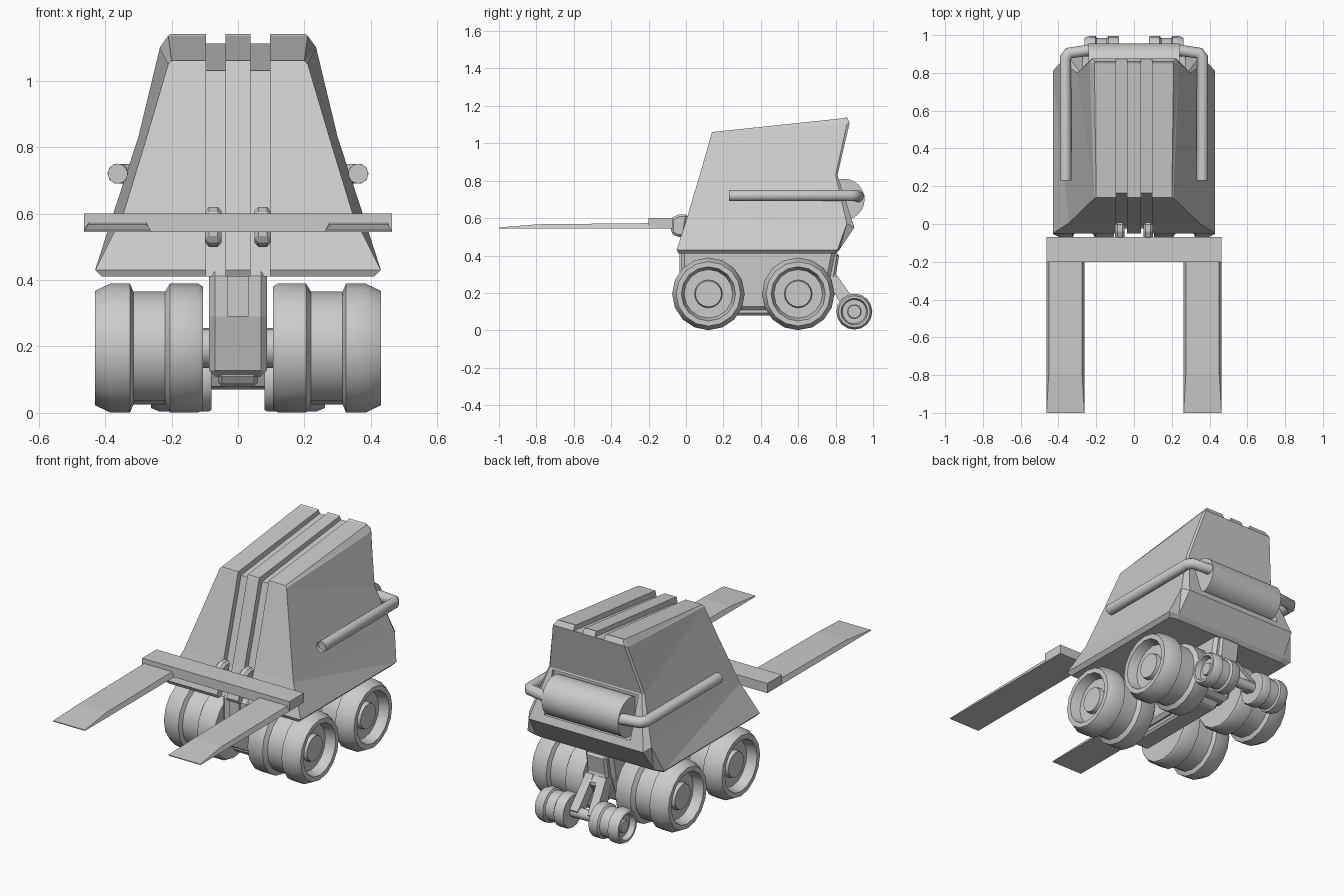
import bpy, bmesh, math
from mathutils import Vector, Matrix

cube = bpy.data.objects.get("Cube")
if cube:
    bpy.data.objects.remove(cube, do_unlink=True)

grey = bpy.data.materials.new("plain_grey")
grey.use_nodes = True
grey.diffuse_color = (0.6, 0.6, 0.6, 1)
grey.node_tree.nodes["Principled BSDF"].inputs["Base Color"].default_value = (0.6, 0.6, 0.6, 1)


def finish(bm, name, smooth=False, bevel=0):
    bmesh.ops.recalc_face_normals(bm, faces=bm.faces)
    mesh = bpy.data.meshes.new(name)
    bm.to_mesh(mesh)
    bm.free()
    mesh.materials.append(grey)
    ob = bpy.data.objects.new(name, mesh)
    bpy.context.collection.objects.link(ob)
    if bevel:
        mod = ob.modifiers.new("bevel", "BEVEL")
        mod.width, mod.segments = bevel, 1
    if smooth:
        bpy.ops.object.select_all(action="DESELECT")
        ob.select_set(True)
        bpy.context.view_layer.objects.active = ob
        bpy.ops.object.shade_smooth_by_angle(angle=math.radians(32))
    return ob


def prism(name, profile, x0, x1, bevel=0):
    """Side profile of (y, z) points extruded from x0 to x1."""
    bm = bmesh.new()
    face = bm.faces.new([bm.verts.new((x0, y, z)) for y, z in profile])
    out = bmesh.ops.extrude_face_region(bm, geom=[face])["geom"]
    bmesh.ops.translate(bm, vec=(x1 - x0, 0, 0),
                        verts=[g for g in out if isinstance(g, bmesh.types.BMVert)])
    return finish(bm, name, bevel=bevel)


def box(name, x, y, z, bevel=0):
    return prism(name, [(y[0], z[0]), (y[1], z[0]), (y[1], z[1]), (y[0], z[1])], *x, bevel)


def lathe(name, profile, y, z, side=1, sides=16):
    """Profile of (x, radius) points spun about an axle along x."""
    bm = bmesh.new()
    vs = [bm.verts.new((side * x, 0, r)) for x, r in profile]
    edges = [bm.edges.new(p) for p in zip(vs, vs[1:])]
    bmesh.ops.spin(bm, geom=vs + edges, cent=(0, 0, 0), axis=(1, 0, 0),
                   angle=math.tau, steps=sides, use_merge=True)
    bmesh.ops.remove_doubles(bm, verts=bm.verts, dist=0.0005)
    bmesh.ops.transform(bm, matrix=Matrix.Translation((0, y, z)), verts=bm.verts)
    return finish(bm, name, smooth=True)


def cut(target, cutter):
    cutter.hide_render = True
    cutter.hide_set(True)
    mod = target.modifiers.new("cut", "BOOLEAN")
    mod.operation, mod.object, mod.solver = "DIFFERENCE", cutter, "EXACT"


# Tapered hull: each ring gives the front, side-rear and rear corner of one half
rings = [
    [(.41, -.04, .41), (.41, .79, .41), (.36, .80, .41)],
    [(.43, -.05, .43), (.43, .81, .43), (.37, .82, .43)],
    [(.345, .005, .60), (.385, .86, .57), (.36, .90, .55)],
    [(.275, .073, .83), (.30, .80, .83), (.29, .81, .83)],
    [(.21, .136, 1.05), (.235, .86, 1.10), (.225, .875, 1.11)],
    [(.20, .14, 1.06), (.21, .85, 1.135), (.205, .86, 1.14)],
]
bm = bmesh.new()
loops = []
for half in rings:
    pts = half + [(-x, y, z) for x, y, z in reversed(half)]
    loops.append([bm.verts.new(p) for p in pts])
for a, b in zip(loops, loops[1:]):
    for i in range(6):
        j = (i + 1) % 6
        bm.faces.new((a[i], a[j], b[j], b[i]))
bm.faces.new(loops[0])
bm.faces.new(loops[-1])
bmesh.ops.triangulate(bm, faces=bm.faces)
hull = finish(bm, "hull")

# Pair of grooves over the roof and down the nose, and the rear tank pocket
groove = [(-.2, .3), (-.047, .3), (.165, 1.03), (.95, 1.12), (.95, 1.3), (-.2, 1.3)]
for s, side in ((1, "left"), (-1, "right")):
    cut(hull, prism(side + "_groove_cutter", groove, s * .037, s * .096))
cut(hull, box("pocket_cutter", (-.27, .27), (.8, 1.1), (.59, .82)))

# Rear tank with bent side pipes
lathe("rear_tank", [(-.24, 0), (-.24, .11), (.24, .11), (.24, 0)], .845, .70, sides=24)


def pipe(name, points, radius):
    curve = bpy.data.curves.new(name, "CURVE")
    curve.dimensions = "3D"
    curve.bevel_depth, curve.bevel_resolution = radius, 3
    spline = curve.splines.new("POLY")
    spline.points.add(len(points) - 1)
    for p, co in zip(spline.points, points):
        p.co = (*co, 1)
    curve.materials.append(grey)
    bpy.context.collection.objects.link(bpy.data.objects.new(name, curve))


for s, side in ((1, "left"), (-1, "right")):
    pipe(side + "_pipe", [(s * .362, .23, .72), (s * .362, .88, .72),
                          (s * .345, .905, .72), (s * .2, .925, .715)], .031)
    # Plug set back inside the open pipe end
    bm = bmesh.new()
    bmesh.ops.create_circle(bm, cap_ends=True, segments=16, radius=.03,
                            matrix=Matrix.Translation((s * .362, .25, .72))
                            @ Matrix.Rotation(math.pi / 2, 4, "X"))
    finish(bm, side + "_pipe_plug")

# Chassis keel with raised nose strips
prism("keel", [(-.025, .43), (-.025, .29), (.02, .11), (.70, .11), (.77, .28), (.80, .43)],
      -.087, .087, .018)
prism("keel_foot", [(.02, .12), (.05, .08), (.62, .08), (.66, .12)], -.06, .06, .012)
prism("nose_strip", [(-.035, .44), (-.035, .29), (.02, .29), (.02, .44)], -.032, .032)

# Road wheels with grooved treads and dished hubs
tread = [(.105, 0), (.105, .185), (.12, .194), (.205, .194), (.22, .17), (.315, .17),
         (.325, .194), (.385, .194), (.43, .172), (.43, .145), (.375, .13),
         (.375, .075), (.40, .07), (.40, 0)]
for end, y in (("front", .12), ("rear", .6)):
    lathe(end + "_axle", [(-.12, .06), (.12, .06)], y, .195)
    for s, side in ((1, "left"), (-1, "right")):
        lathe(f"{end}_{side}_wheel", tread, y, .195, s)

# Rear casters: a half-size copy of the road wheel profile
small = [(.08 + (x - .105) * .56, r * .495) for x, r in tread]
lathe("caster_axle", [(-.1, .03), (.1, .03)], .9, .1)
prism("caster_bracket", [(.74, .42), (.82, .41), (.80, .29), (.84, .25), (.78, .17), (.72, .2)],
      -.065, .065, .012)
for s, side in ((1, "left"), (-1, "right")):
    lathe(side + "_caster", small, .9, .1, s)
    prong = prism(side + "_caster_prong", [(.75, .28), (.81, .29), (.93, .12), (.91, .07), (.86, .08)],
                  s * .015, s * .065)
    for v in prong.data.vertices:
        v.co.x += s * max(0, .2 - v.co.z) * .2

# Lift carriage: crossbar, two tapered forks, two mounting clamps
box("fork_crossbar", (-.463, .463), (-.2, -.07), (.545, .60))
for s, side in ((1, "left"), (-1, "right")):
    fork = prism(side + "_fork", [(-1, .545), (-.19, .545), (-.19, .573), (-.79, .567), (-1, .55)],
                 s * .263, s * .463)
    for v in fork.data.vertices:
        if v.co.z > .56:
            v.co.x += .012 if v.co.x < s * .363 else -.012
    prism(side + "_fork_clamp", [(-.08, .52), (-.05, .50), (-.01, .50), (.01, .62),
                                 (-.04, .62), (-.08, .60)], s * .05, s * .1, .012)
